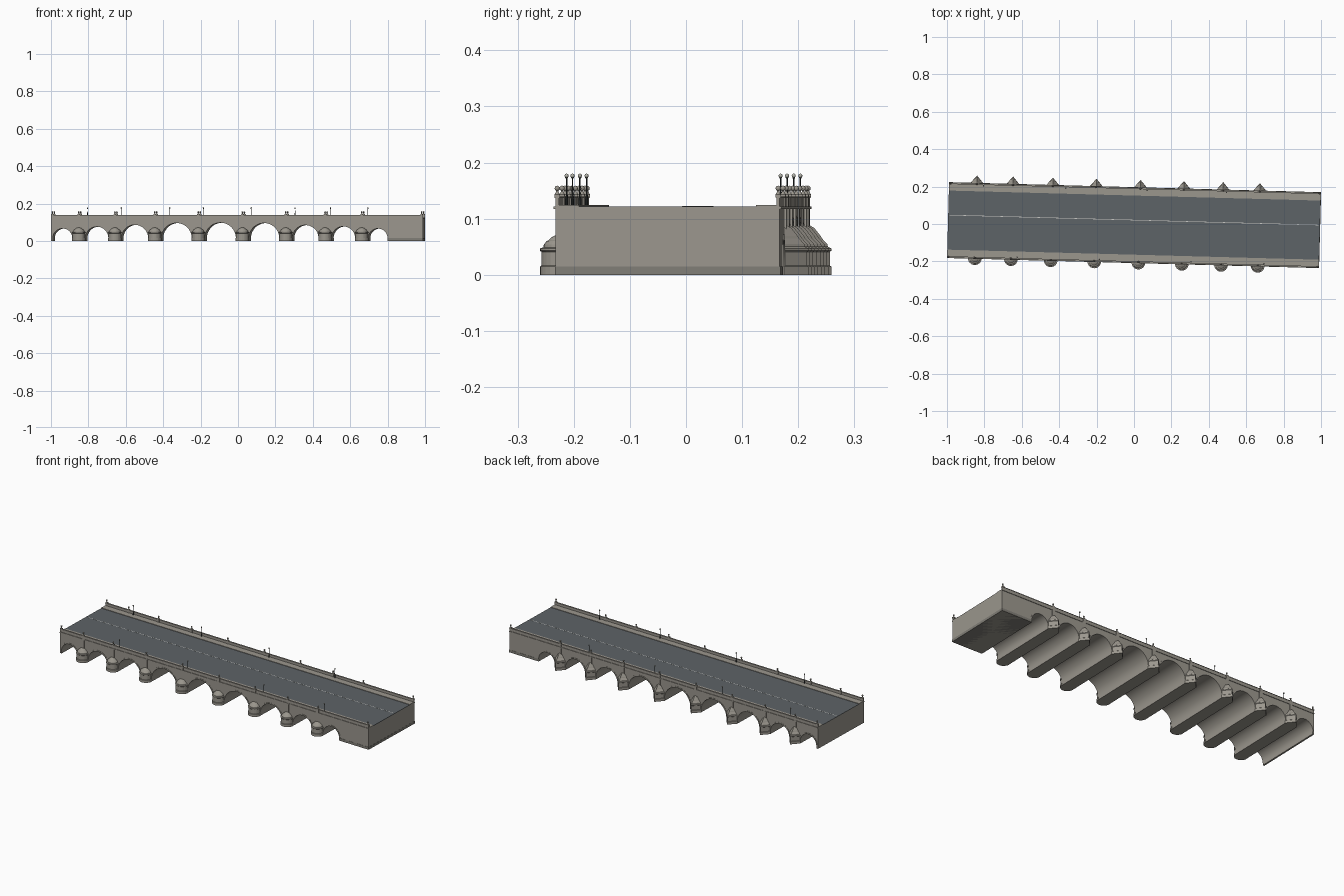
import bpy, bmesh, math
from mathutils import Matrix, Vector

if "Cube" in bpy.data.objects:
    bpy.data.objects.remove(bpy.data.objects["Cube"])

# whole bridge sits slightly skewed to the x axis
SKEW = Matrix.Translation((0, -0.006, 0)) @ Matrix.Rotation(-0.027, 4, 'Z')
HL, HW = 0.9945, 0.20            # half length, half width
SPRING, DECK = 0.0145, 0.121
PIERS = [-0.846, -0.653, -0.440, -0.207, 0.029, 0.261, 0.471, 0.667]
PW = 0.035                       # pier half width


def material(name, rgb):
    m = bpy.data.materials.new(name)
    m.diffuse_color = (*rgb, 1)
    m.use_nodes = True
    m.node_tree.nodes["Principled BSDF"].inputs["Base Color"].default_value = m.diffuse_color
    return m


STONE = material("stone", (0.33, 0.31, 0.27))
DARK_STONE = material("dark_stone", (0.22, 0.21, 0.185))
ASPHALT = material("asphalt", (0.11, 0.125, 0.135))
PAINT = material("road_paint", (0.6, 0.6, 0.57))
IRON = material("iron", (0.03, 0.035, 0.035))
GLASS = material("lamp_glass", (0.45, 0.45, 0.40))


def finish(bm, name, mat, smooth=False):
    bmesh.ops.recalc_face_normals(bm, faces=bm.faces)
    bm.transform(SKEW)
    me = bpy.data.meshes.new(name)
    bm.to_mesh(me)
    bm.free()
    me.materials.append(mat)
    ob = bpy.data.objects.new(name, me)
    bpy.context.collection.objects.link(ob)
    if smooth:
        bpy.ops.object.select_all(action='DESELECT')
        ob.select_set(True)
        bpy.context.view_layer.objects.active = ob
        bpy.ops.object.shade_smooth_by_angle(angle=math.radians(35))
    return ob


def add_box(bm, x0, x1, y0, y1, z0, z1):
    m = Matrix.Translation(((x0 + x1) / 2, (y0 + y1) / 2, (z0 + z1) / 2))
    bmesh.ops.create_cube(bm, size=1, matrix=m @ Matrix.Diagonal((x1 - x0, y1 - y0, z1 - z0, 1)))


def add_prism(bm, pts, y0, y1):
    """Extrude an xz outline along y."""
    f = bm.faces.new([bm.verts.new((x, y0, z)) for x, z in pts])
    r = bmesh.ops.extrude_face_region(bm, geom=[f])
    bmesh.ops.translate(bm, vec=(0, y1 - y0, 0),
                        verts=[v for v in r['geom'] if isinstance(v, bmesh.types.BMVert)])


def add_stack(bm, outline, levels, origin):
    """Stack scaled copies of a plan outline: levels are (scale, z)."""
    rings = [[bm.verts.new((origin[0] + x * s, origin[1] + y * s, z)) for x, y in outline]
             for s, z in levels]
    n = len(outline)
    for a, b in zip(rings, rings[1:]):
        for i in range(n):
            j = (i + 1) % n
            bm.faces.new((a[i], a[j], b[j], b[i]))
    bm.faces.new(rings[0][::-1])
    bm.faces.new(rings[-1])


def arc(cx, r, n=22):
    return [(cx - r * math.cos(math.pi * i / n), SPRING + r * math.sin(math.pi * i / n))
            for i in range(n + 1)]


# arch spans lie between neighbouring piers
starts = [-0.985] + [p + PW for p in PIERS]
ends = [p - PW for p in PIERS] + [0.805]
ARCHES = [((a + b) / 2, (b - a) / 2) for a, b in zip(starts, ends)]

# body: side profile with all arches cut from the underside
prof = [(HL, 0), (HL, DECK), (-HL, DECK), (-HL, 0)]
for c, r in ARCHES:
    prof += [(c - r, 0)] + arc(c, r) + [(c + r, 0)]
bm = bmesh.new()
add_prism(bm, prof, -HW, HW)
finish(bm, "arched_body", STONE, True)

# footing band around the solid end
bm = bmesh.new()
add_box(bm, 0.806, HL + 0.0008, -HW - 0.001, HW + 0.001, 0, SPRING)
finish(bm, "end_footing", DARK_STONE)

# raised arch rings on both faces
bm = bmesh.new()
for s in (-1, 1):
    for c, r in ARCHES:
        add_prism(bm, arc(c, r) + arc(c, r + 0.007)[::-1], s * (HW - 0.002), s * (HW + 0.0015))
finish(bm, "arch_rings", STONE, True)

# rounded cutwaters in front, pointed ones behind
half_round = [(PW * math.cos(math.pi * i / 12), -PW * math.sin(math.pi * i / 12)) for i in range(13)]
pointed = [(-PW, 0), (0, 0.041), (PW, 0)]
base = [(1.03, 0), (1.03, SPRING), (0.97, SPRING + 0.002), (0.97, 0.041), (1.04, 0.043), (1.04, 0.047)]
dome = base + [(0.86, 0.049), (0.84, 0.054), (0.70, 0.060), (0.62, 0.061), (0.45, 0.067), (0.2, 0.071), (0.02, 0.072)]
pyramid = base + [(0.88, 0.050), (0.85, 0.055), (0.62, 0.065), (0.57, 0.069), (0.3, 0.083), (0.02, 0.090)]
for name, outline, levels, y in (("front_cutwaters", half_round, dome, -HW),
                                 ("back_cutwaters", pointed, pyramid, HW)):
    bm = bmesh.new()
    for p in PIERS:
        add_stack(bm, outline, levels, (p, y))
    finish(bm, name, STONE)

# pilasters over the piers, cornice, pavement and parapet on each side
parts = {k: bmesh.new() for k in ("pilasters", "cornices", "pavements", "parapets", "copings")}
for s in (-1, 1):
    def strip(key, x0, x1, inner, outer, z0, z1):
        add_box(parts[key], x0, x1, *sorted((s * inner, s * outer)), z0, z1)
    for p in PIERS:
        strip("pilasters", p - 0.009, p + 0.009, HW - 0.002, HW + 0.003, 0.06, 0.118)
        strip("parapets", p - 0.007, p + 0.007, HW - 0.008, HW + 0.002, 0.122, 0.1415)
    strip("cornices", -HL, HL, HW - 0.004, HW + 0.003, 0.117, 0.122)
    strip("pavements", -HL, HL, 0.158, HW - 0.001, 0.119, 0.1245)
    strip("parapets", -HL, HL, HW - 0.006, HW, 0.121, 0.137)
    strip("copings", -HL, HL, HW - 0.007, HW + 0.0015, 0.137, 0.1395)
for name, bm in parts.items():
    finish(bm, name, STONE)

# road surface and painted line
bm = bmesh.new()
add_box(bm, -HL, HL, -0.159, 0.159, 0.119, 0.122)
finish(bm, "road", ASPHALT)
bm = bmesh.new()
add_box(bm, -HL + 0.008, HL - 0.008, 0.0255, 0.0285, 0.1215, 0.1224)
finish(bm, "centre_line", PAINT)


def circle(n):
    return [(math.cos(2 * math.pi * i / n), math.sin(2 * math.pi * i / n)) for i in range(n)]


def ball(r, z, n=6):
    return [(max(r * math.sin(math.pi * i / n), 0.0003), z - r * math.cos(math.pi * i / n))
            for i in range(n + 1)]


# finials: small pedestal with neck and ball above every pier and corner
bm = bmesh.new()
for s in (-1, 1):
    for x in [-HL + 0.007] + PIERS + [HL - 0.007]:
        y = s * (HW - 0.003)
        add_box(bm, x - 0.006, x + 0.006, y - 0.005, y + 0.005, 0.138, 0.1435)
        add_stack(bm, circle(10), [(0.0055, 0.143), (0.0025, 0.147), (0.002, 0.150)] + ball(0.0048, 0.154),
                  (x, y))
finish(bm, "finials", STONE, True)

# street lamps, staggered between the two sides
posts, globes = bmesh.new(), bmesh.new()
for s, xs in ((-1, (-0.62, -0.18, 0.31, 0.70)), (1, (-0.81, -0.37, 0.065, 0.49))):
    for x in xs:
        o = (x, s * (HW - 0.012))
        add_stack(posts, circle(8), [(0.003, 0.123), (0.0028, 0.135), (0.0015, 0.138),
                                     (0.0012, 0.171), (0.0026, 0.173)], o)
        add_stack(globes, circle(10), ball(0.0038, 0.1765), o)
finish(posts, "lamp_posts", IRON, True)
finish(globes, "lamp_globes", GLASS, True)
